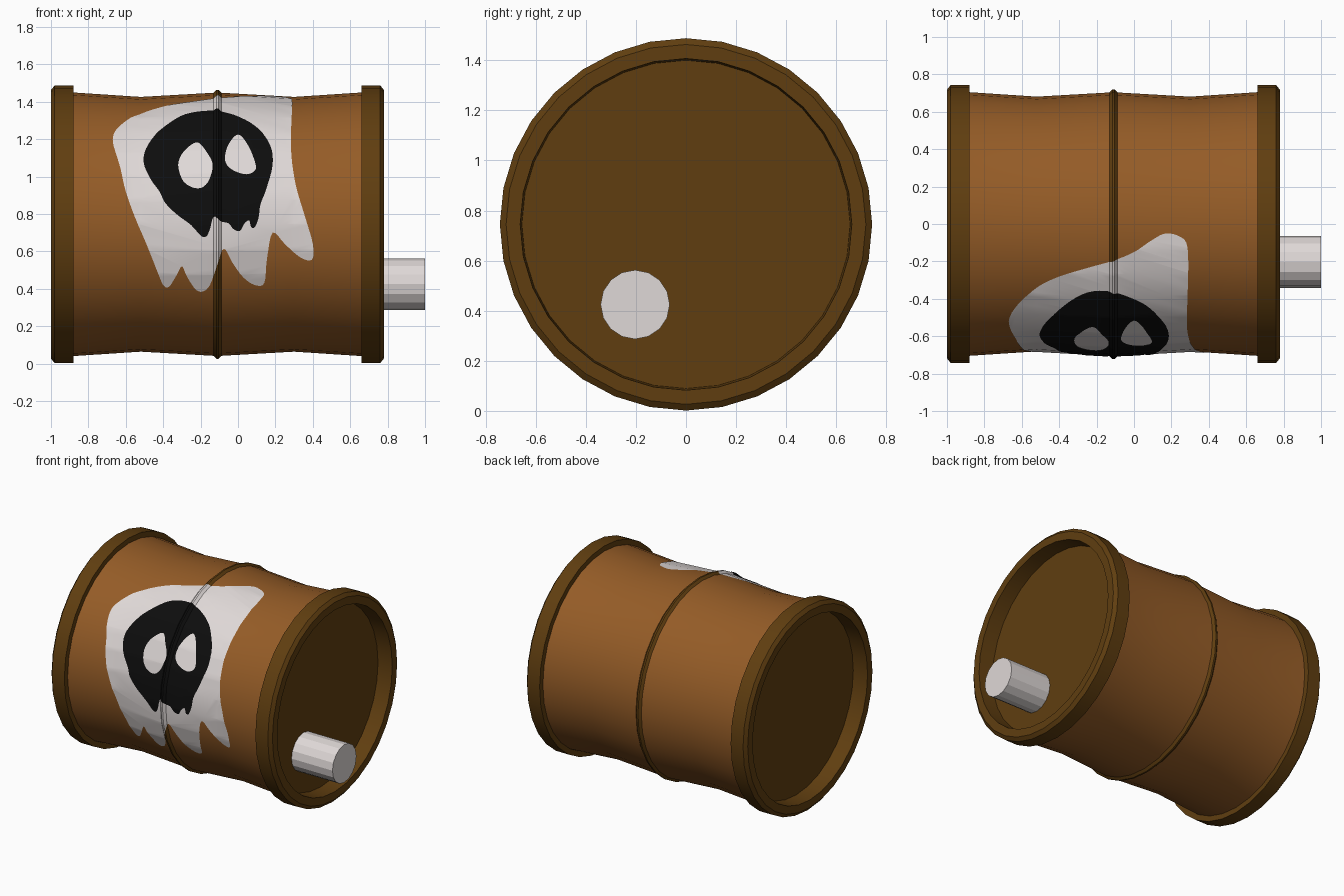
import bpy, bmesh, math
from mathutils import Vector

if "Cube" in bpy.data.objects:
    bpy.data.objects.remove(bpy.data.objects["Cube"])

SIDES = 32
STEP = 2 * math.pi / SIDES
MID, CZ = -0.11, 0.745          # barrel middle along x, axis height


def material(name, rgb):
    m = bpy.data.materials.new(name)
    m.diffuse_color = (*rgb, 1)
    m.use_nodes = True
    m.node_tree.nodes["Principled BSDF"].inputs["Base Color"].default_value = m.diffuse_color
    return m


BROWN = material("barrel_brown", (0.30, 0.107, 0.020))
DARK = material("rim_dark_brown", (0.117, 0.048, 0.005))
WHITE = material("off_white", (0.74, 0.69, 0.68))
BLACK = material("paint_black", (0.004, 0.004, 0.004))


def finish(bm, name, mat, smooth=True):
    me = bpy.data.meshes.new(name)
    bm.to_mesh(me)
    bm.free()
    ob = bpy.data.objects.new(name, me)
    bpy.context.collection.objects.link(ob)
    me.materials.append(mat)
    if smooth:
        bpy.ops.object.select_all(action='DESELECT')
        ob.select_set(True)
        bpy.context.view_layer.objects.active = ob
        bpy.ops.object.shade_smooth_by_angle(angle=math.radians(30))
    return ob


def lathe(name, profile, mat, sides=SIDES, y=0, z=CZ, cap=False, smooth=True):
    """Turn (x, radius) points around an axis parallel to x."""
    bm = bmesh.new()
    rings = []
    for x, r in profile:
        rings.append([bm.verts.new((x, y - r * math.cos(i * 2 * math.pi / sides),
                                    z + r * math.sin(i * 2 * math.pi / sides)))
                      for i in range(sides)])
    for a, b in zip(rings, rings[1:]):
        for i in range(sides):
            j = (i + 1) % sides
            bm.faces.new((a[i], b[i], b[j], a[j]))
    if cap:
        bm.faces.new(rings[-1])
    bmesh.ops.recalc_face_normals(bm, faces=bm.faces)
    return finish(bm, name, mat, smooth)


# Waisted body and the raised hoop round its middle
HALF = [(-0.90, 0.706), (-0.52, 0.681), (-0.135, 0.703)]
RIDGE = [(-0.132, 0.703), (-0.116, 0.719), (-0.104, 0.719), (-0.088, 0.703)]
mirrored = [(2 * MID - x, r) for x, r in reversed(HALF)]
lathe("barrel_body", HALF + mirrored, BROWN)
lathe("middle_hoop", RIDGE, DARK)

# End rims with recessed lids
RIM = [(0.77, 0.69), (0.77, 0.743), (0.87, 0.743), (0.89, 0.718),
       (0.89, 0.662), (0.78, 0.655)]
for label, s in (("left", -1), ("right", 1)):
    lathe(label + "_rim_and_lid", [(MID + s * d, r) for d, r in RIM], DARK, cap=True)

# Spigot on the right lid
lathe("spigot", [(0.66, 0.138), (1.0, 0.138)], WHITE, sides=16,
      y=-0.203, z=0.425, cap=True, smooth=False)

# ---- Painted emblem: outlines in (x, angle) wrapped on the barrel facets ----
SURFACE = HALF + RIDGE + mirrored


def radius(x):
    for (x0, r0), (x1, r1) in zip(SURFACE, SURFACE[1:]):
        if x <= x1:
            return r0 + (r1 - r0) * (x - x0) / (x1 - x0)
    return SURFACE[-1][1]


def from_front(pts):
    return [Vector((x, math.asin(min(1, (z - CZ) / radius(x))))) for x, z in pts]


def from_top(pts):
    return [Vector((x, math.acos(-y / radius(x)))) for x, y in pts]


def smooth_loop(p, n=4):
    """Closed spline through the points."""
    out = []
    for i in range(len(p)):
        a, b, c, d = (p[(i + k) % len(p)] for k in (-1, 0, 1, 2))
        for k in range(n):
            t = k / n
            out.append(0.5 * (2 * b + (c - a) * t + (2 * a - 5 * b + 4 * c - d) * t ** 2
                              + (3 * b - a - 3 * c + d) * t ** 3))
    return out


def paint(name, pts, mat, lift):
    bm = bmesh.new()
    face = bm.faces.new([bm.verts.new((p.x, p.y, 0)) for p in smooth_loop(pts)])
    face.normal_update()
    if face.normal.z < 0:
        face.normal_flip()
    bmesh.ops.triangulate(bm, faces=[face])
    cuts = [((0, k * STEP, 0), (0, 1, 0)) for k in range(-8, 9)]
    cuts += [((x, 0, 0), (1, 0, 0)) for x, r in SURFACE]
    for co, no in cuts:
        bmesh.ops.bisect_plane(bm, geom=bm.verts[:] + bm.edges[:] + bm.faces[:],
                               plane_co=co, plane_no=no, dist=1e-5)
    for v in bm.verts:
        x, t = v.co.x, v.co.y
        off = t - (math.floor(t / STEP) + 0.5) * STEP
        r = (radius(x) + lift) * math.cos(STEP / 2) / math.cos(off)
        v.co = (x, -r * math.cos(t), CZ + r * math.sin(t))
    finish(bm, name, mat)


ghost = from_front([
    (-0.67, 1.20), (-0.63, 1.05), (-0.60, 0.92), (-0.55, 0.78), (-0.49, 0.64),
    (-0.43, 0.49), (-0.40, 0.42), (-0.37, 0.41), (-0.33, 0.47), (-0.30, 0.52),
    (-0.275, 0.47), (-0.23, 0.40), (-0.19, 0.385), (-0.15, 0.42), (-0.11, 0.53),
    (-0.075, 0.615), (-0.03, 0.54), (0.03, 0.46), (0.09, 0.42), (0.14, 0.43),
    (0.155, 0.56), (0.185, 0.70), (0.25, 0.64), (0.33, 0.57), (0.395, 0.555),
    (0.40, 0.64), (0.36, 0.78), (0.31, 0.95), (0.285, 1.12)])
ghost += from_top([
    (0.285, -0.42), (0.29, -0.26), (0.285, -0.12), (0.25, -0.07), (0.17, -0.05),
    (0.09, -0.09), (0.0, -0.15), (-0.11, -0.20), (-0.25, -0.235), (-0.40, -0.28),
    (-0.52, -0.34), (-0.62, -0.43)])
skull = from_front([
    (-0.505, 1.08), (-0.48, 1.17), (-0.40, 1.26), (-0.28, 1.33), (-0.15, 1.35),
    (-0.02, 1.325), (0.09, 1.27), (0.17, 1.17), (0.185, 1.06), (0.15, 0.93),
    (0.12, 0.85), (0.11, 0.78), (0.09, 0.73), (0.07, 0.73), (0.06, 0.765),
    (0.035, 0.75), (0.01, 0.71), (-0.025, 0.72), (-0.05, 0.75), (-0.09, 0.76),
    (-0.13, 0.785), (-0.15, 0.72), (-0.17, 0.68), (-0.20, 0.685), (-0.25, 0.74),
    (-0.33, 0.80), (-0.39, 0.86), (-0.42, 0.92), (-0.47, 0.99)])
left_eye = from_front([
    (-0.32, 1.06), (-0.29, 1.13), (-0.22, 1.18), (-0.17, 1.13), (-0.135, 1.06),
    (-0.16, 0.97), (-0.215, 0.935), (-0.29, 0.97)])
right_eye = from_front([
    (-0.07, 1.09), (-0.05, 1.17), (0.0, 1.22), (0.05, 1.17), (0.095, 1.06),
    (0.08, 1.02), (0.03, 1.01), (-0.04, 1.04)])

paint("ghost_paint", ghost, WHITE, 0.003)
paint("skull_paint", skull, BLACK, 0.006)
paint("left_eye_paint", left_eye, WHITE, 0.009)
paint("right_eye_paint", right_eye, WHITE, 0.009)
